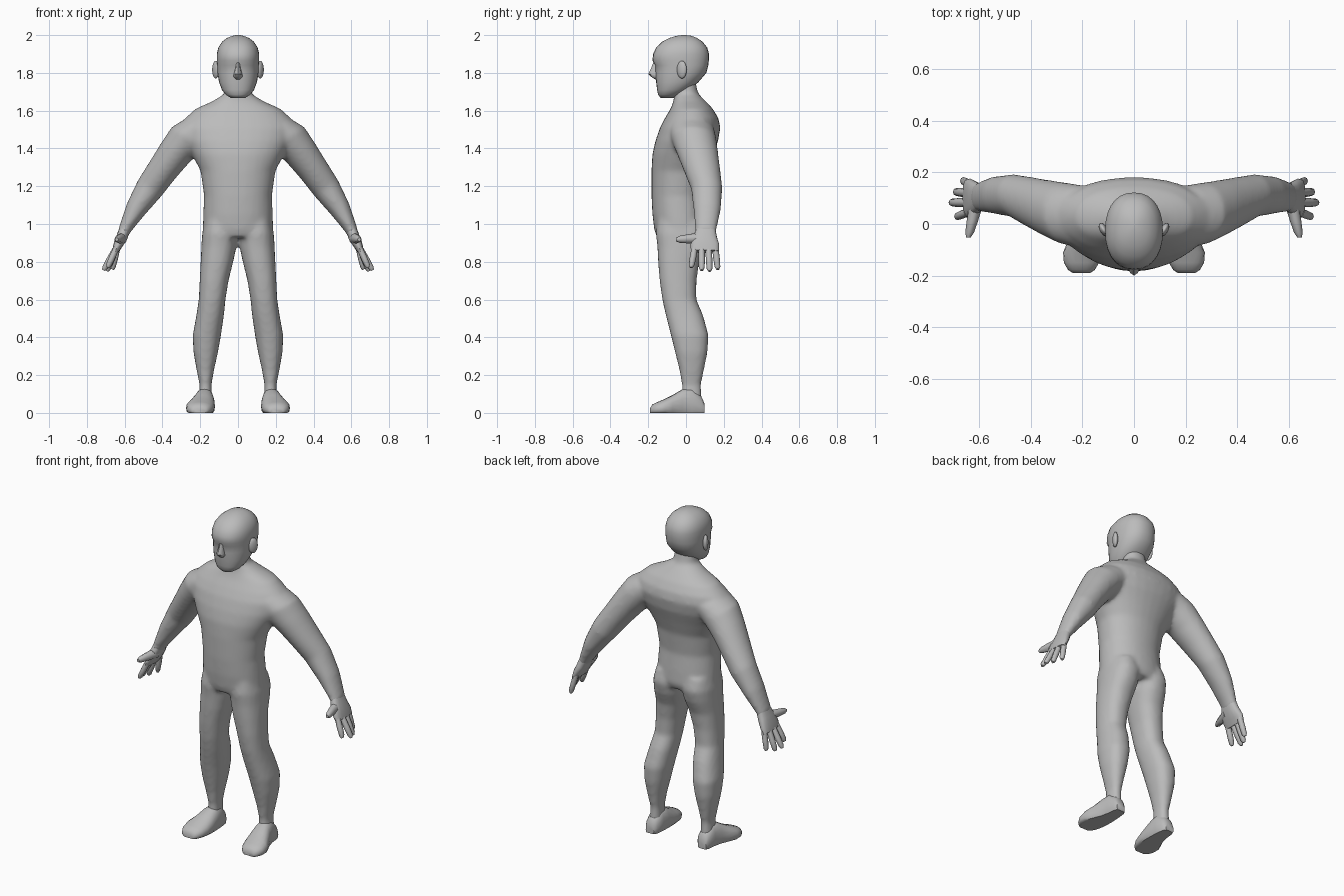
import bpy, bmesh, math
from mathutils import Vector, Matrix

skin = bpy.data.materials.new("plain grey")
skin.diffuse_color = (0.5, 0.5, 0.5, 1)


def ring(c, u, v, n=24, p=2.0):
    """Superellipse cross-section round c with half axes u and v."""
    pts = []
    for i in range(n):
        a = 2 * math.pi * i / n
        ca, sa = math.cos(a), math.sin(a)
        pts.append(Vector(c) + Vector(u) * math.copysign(abs(ca) ** (2 / p), ca)
                   + Vector(v) * math.copysign(abs(sa) ** (2 / p), sa))
    return pts


def level(z, x0, x1, y0, y1, n=24, p=2.0):
    """Horizontal section given by its x and y limits."""
    return ring(((x0 + x1) / 2, (y0 + y1) / 2, z), ((x1 - x0) / 2, 0, 0), (0, (y1 - y0) / 2, 0), n, p)


def loft(bm, rings):
    """Closed skin through a row of sections."""
    rows = [[bm.verts.new(q) for q in r] for r in rings]
    faces = [bm.faces.new(rows[0]), bm.faces.new(rows[-1])]
    n = len(rows[0])
    for a, b in zip(rows, rows[1:]):
        for i in range(n):
            j = (i + 1) % n
            faces.append(bm.faces.new((a[i], a[j], b[j], b[i])))
    bmesh.ops.recalc_face_normals(bm, faces=faces)


def finish(bm, name, angle=50):
    me = bpy.data.meshes.new(name)
    bm.to_mesh(me)
    bm.free()
    ob = bpy.data.objects.new(name, me)
    bpy.context.collection.objects.link(ob)
    me.materials.append(skin)
    bpy.ops.object.select_all(action='DESELECT')
    ob.select_set(True)
    bpy.context.view_layer.objects.active = ob
    bpy.ops.object.shade_smooth_by_angle(angle=math.radians(angle))
    return ob


# body: torso and neck, fused with legs and arms
bm = bmesh.new()
torso = [(0.93, .165, -.155, .10), (0.97, .187, -.168, .115), (1.05, .184, -.178, .11),
         (1.15, .180, -.183, .10), (1.28, .198, -.183, .115), (1.37, .245, -.178, .145),
         (1.44, .285, -.162, .170), (1.51, .305, -.138, .182), (1.56, .28, -.112, .172),
         (1.61, .225, -.082, .142), (1.65, .135, -.066, .105), (1.69, .07, -.062, .065),
         (1.78, .062, -.065, .045)]
loft(bm, [level(z, -w, w, f, b, 32, 2.15) for z, w, f, b in torso])

legs = [(1.02, .015, .175, -.15, .10), (.95, .002, .190, -.160, .118), (.88, .008, .194, -.152, .102),
        (.80, .025, .198, -.148, .07), (.70, .050, .203, -.140, .056), (.60, .066, .208, -.126, .055),
        (.52, .074, .220, -.108, .09), (.41, .090, .240, -.080, .12), (.32, .106, .236, -.058, .114),
        (.23, .126, .220, -.036, .096), (.15, .140, .204, -.022, .08), (.06, .140, .208, -.025, .085)]
arms = [(.20, .03, 1.50, .10, .12), (.265, .04, 1.455, .105, .12), (.33, .06, 1.38, .092, .11),
        (.40, .085, 1.285, .082, .097), (.467, .11, 1.19, .076, .083), (.54, .112, 1.08, .057, .073),
        (.59, .107, 0.99, .038, .060), (.612, .103, 0.945, .03, .055)]
for s in (-1, 1):
    loft(bm, [level(z, s * i, s * o, f, b, 24, 2.3) for z, i, o, f, b in legs])
    loft(bm, [ring((s * x, y, z), (s * r * .83, 0, r * .55), (0, h, 0)) for x, y, z, r, h in arms])
body = finish(bm, "body", 180)
fuse = body.modifiers.new("fuse", 'REMESH')
fuse.mode = 'VOXEL'
fuse.voxel_size = 0.012
fuse.use_smooth_shade = True
soft = body.modifiers.new("soften", 'SMOOTH')
soft.factor = 0.5
soft.iterations = 8

# head
bm = bmesh.new()
head = [(1.668, .038, -.135, -.06), (1.685, .066, -.148, -.03), (1.71, .085, -.153, .015),
        (1.75, .100, -.158, .065), (1.80, .109, -.162, .108), (1.84, .111, -.163, .118),
        (1.865, .112, -.178, .121), (1.90, .112, -.174, .122), (1.935, .104, -.158, .112),
        (1.965, .084, -.126, .088), (1.985, .058, -.088, .058), (1.996, .03, -.05, .03),
        (2.0, .008, -.02, 0)]
loft(bm, [level(z, -w, w, f, b, 28, 2.25) for z, w, f, b in head])
finish(bm, "head", 60)

# nose
bm = bmesh.new()
nose = [(1.765, .012, -.162), (1.78, .024, -.186), (1.795, .022, -.2),
        (1.825, .014, -.184), (1.86, .011, -.172)]
loft(bm, [level(z, -w, w, f, -.13, 8) for z, w, f in nose])
finish(bm, "nose")

palm = [(.598, .105, .975, .03, .05), (.615, .10, .93, .03, .064), (.635, .10, .89, .025, .076),
        (.650, .10, .855, .017, .074)]
# each finger: knuckle x, y, z then tip x, y, z
fingers = [(.645, .045, .87, .69, .028, .77), (.65, .083, .865, .712, .083, .755),
           (.648, .12, .865, .695, .125, .75), (.638, .155, .875, .665, .168, .76)]
foot = [(.098, .150, .205, .05), (.08, .135, .215, .09), (.03, .128, .222, .135), (-.02, .124, .235, .125),
        (-.07, .122, .258, .095), (-.11, .125, .275, .075), (-.15, .135, .272, .058),
        (-.178, .152, .256, .045), (-.19, .170, .238, .025)]
for s, side in ((-1, "right"), (1, "left")):
    # ear
    bm = bmesh.new()
    bmesh.ops.create_uvsphere(bm, u_segments=14, v_segments=10, radius=1,
                              matrix=Matrix.Translation((s * .118, -.022, 1.817))
                              @ Matrix.Rotation(-s * .5, 4, 'Z') @ Matrix.Diagonal((.015, .029, .047, 1)))
    finish(bm, side + "_ear")

    # hand with four fingers and a thumb
    bm = bmesh.new()
    loft(bm, [ring((s * x, y, z), (s * r * .88, 0, r * .47), (0, h, 0), 16, 2.4) for x, y, z, r, h in palm])
    for x0, y0, z0, x1, y1, z1 in fingers:
        a, b = Vector((s * x0, y0, z0)), Vector((s * x1, y1, z1))
        loft(bm, [ring(a.lerp(b, t), (s * r * .9, 0, r * .45), (0, r * 1.05, 0), 8)
                  for t, r in ((0, .016), (.5, .0165), (.88, .0145), (1, .008))])
    a, b = Vector((s * .612, .075, .925)), Vector((s * .642, -.052, .918))
    loft(bm, [ring(a.lerp(b, t), (s * r, 0, 0), (0, 0, r * 1.1), 8)
              for t, r in ((0, .027), (.5, .022), (.85, .017), (1, .009))])
    finish(bm, side + "_hand")

    # foot with a flat sole
    bm = bmesh.new()
    rows = [ring((s * (i + o) / 2, y, h * .35), (s * (o - i) / 2, 0, 0), (0, 0, h * .65), 20, 2.3)
            for y, i, o, h in foot]
    for row in rows:
        for q in row:
            q.z = max(q.z, 0)
    loft(bm, rows)
    finish(bm, side + "_foot", 45)
